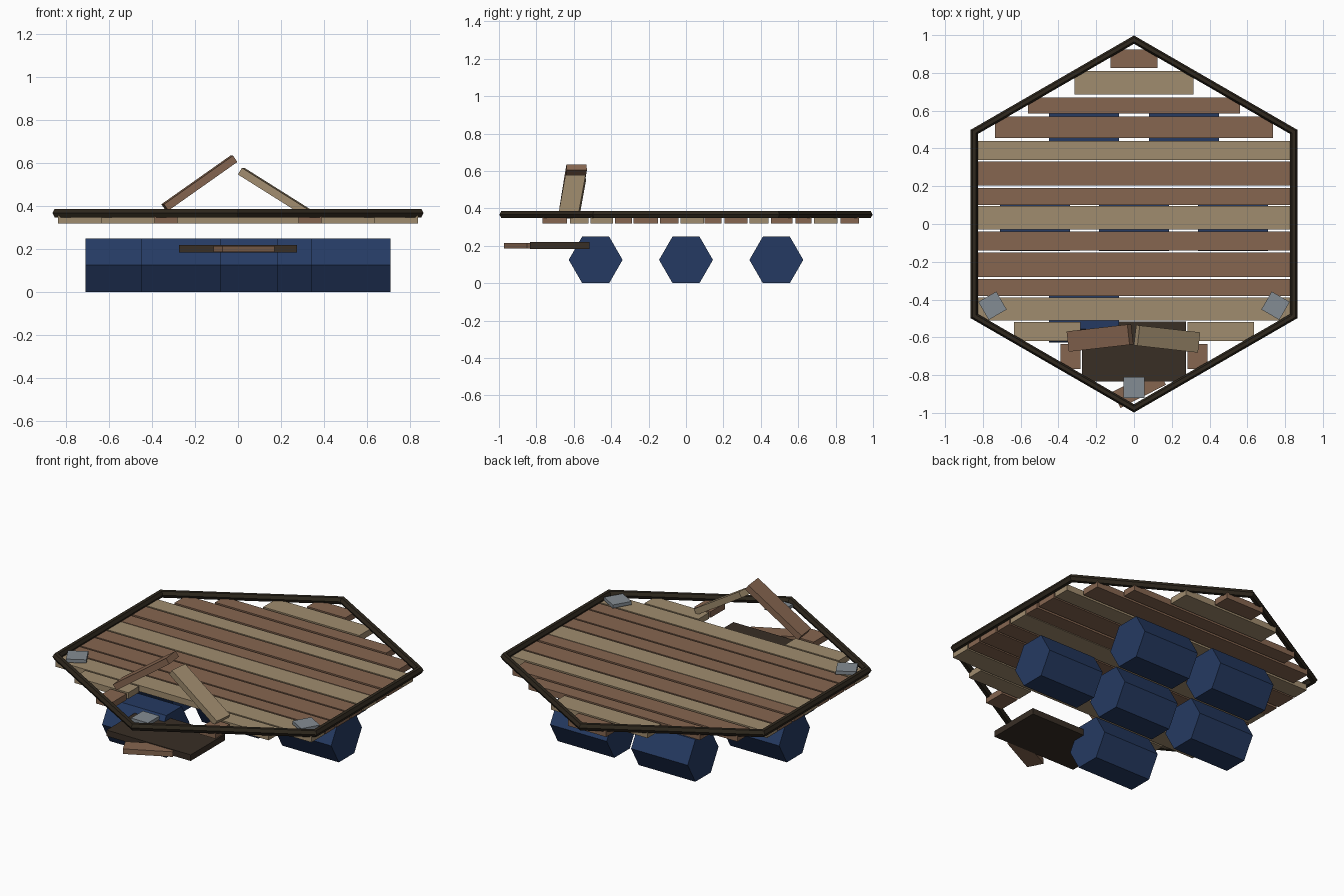
import bpy, math
from mathutils import Euler

if "Cube" in bpy.data.objects:
    bpy.data.objects.remove(bpy.data.objects["Cube"])


def material(name, r, g, b):
    lin = [((c / 255 + 0.055) / 1.055) ** 2.4 for c in (r, g, b)]
    m = bpy.data.materials.new(name)
    m.diffuse_color = (*lin, 1)
    m.use_nodes = True
    m.node_tree.nodes["Principled BSDF"].inputs["Base Color"].default_value = m.diffuse_color
    return m


BROWN = material("brown wood", 134, 102, 80)
TAN = material("tan wood", 160, 140, 110)
DARK = material("dark wood", 56, 46, 37)
RIM = material("dark rim", 46, 39, 29)
BLUE = material("barrel blue", 37, 58, 98)
GREY = material("grey metal", 132, 140, 147)


def finish(name, mat):
    ob = bpy.context.object
    ob.name = name
    ob.data.materials.append(mat)
    return ob


def box(name, mat, loc, size, rot=(0, 0, 0)):
    """Box with size applied; rot in degrees (pitch about y, then yaw about z)."""
    bpy.ops.mesh.primitive_cube_add(size=1, location=loc)
    ob = finish(name, mat)
    for v in ob.data.vertices:
        v.co = [v.co[i] * size[i] for i in range(3)]
    ob.rotation_euler = Euler([math.radians(a) for a in rot])
    return ob


# Hexagonal rim
bpy.ops.mesh.primitive_torus_add(major_segments=6, minor_segments=6, major_radius=0.976,
                                 minor_radius=0.022, location=(0, 0, 0.367),
                                 rotation=(0, 0, math.pi / 2))
finish("hexagon_rim", RIM)

# Deck planks: y low, y high, half length, material
planks = [
    (0.825, 0.925, 0.125, BROWN), (0.685, 0.81, 0.315, TAN),
    (0.585, 0.67, 0.56, BROWN), (0.455, 0.57, 0.735, BROWN),
    (0.34, 0.44, 0.838, TAN), (0.205, 0.33, 0.838, BROWN),
    (0.10, 0.19, 0.838, BROWN), (-0.03, 0.095, 0.838, TAN),
    (-0.14, -0.04, 0.838, BROWN), (-0.28, -0.15, 0.838, BROWN),
    (-0.38, -0.29, 0.838, BROWN), (-0.51, -0.39, 0.838, TAN)]
DECK_Z, DECK_T = 0.337, 0.036
for i, (y0, y1, half, mat) in enumerate(planks):
    box(f"deck_plank_{i + 1}", mat, (0, (y0 + y1) / 2, DECK_Z), (2 * half, y1 - y0, DECK_T))

# Short stubs either side of the broken opening
for side in (-1, 1):
    for y0, y1, x0, x1, mat in ((-0.62, -0.52, 0.283, 0.635, TAN),
                                (-0.767, -0.635, 0.283, 0.39, BROWN)):
        box("plank_stub", mat, (side * (x0 + x1) / 2, (y0 + y1) / 2, DECK_Z),
            (x1 - x0, y1 - y0, DECK_T))

# Two snapped planks tilted up over the opening
box("raised_plank_left", BROWN, (-0.18, -0.603, 0.507), (0.395, 0.108, 0.036), (0, -35, 6.5))
box("raised_plank_right", TAN, (0.175, -0.608, 0.462), (0.38, 0.108, 0.036), (0, 32, -6.5))

# Dark panel and loose plank under the opening
box("dark_panel", DARK, (0, -0.675, 0.201), (0.55, 0.32, 0.036))
box("loose_plank", BROWN, (0.0275, -0.87, 0.2), (0.27, 0.095, 0.03), (0, 0, 27))

# Metal plates at the three front corners
for a in (-150, -90, -30):
    r = math.radians(a)
    box("corner_plate", GREY, (0.865 * math.cos(r), 0.865 * math.sin(r), 0.371),
        (0.11, 0.11, 0.02), (0, 0, a))

# Hexagonal barrel floats lying along x
for x, y in ((-0.265, -0.483), (-0.525, 0), (0, 0), (0.525, 0), (-0.265, 0.483), (0.265, 0.483)):
    bpy.ops.mesh.primitive_cylinder_add(vertices=6, radius=0.144, depth=0.37,
                                        location=(x, y, 0.1247), rotation=(0, math.pi / 2, 0))
    ob = finish("barrel_float", BLUE)
    # turn so a flat side faces down
    low = min((ob.rotation_euler.to_matrix() @ v.co).z for v in ob.data.vertices)
    if low < -0.13:
        for v in ob.data.vertices:
            c, s = math.cos(math.pi / 6), math.sin(math.pi / 6)
            v.co.x, v.co.y = v.co.x * c - v.co.y * s, v.co.x * s + v.co.y * c
